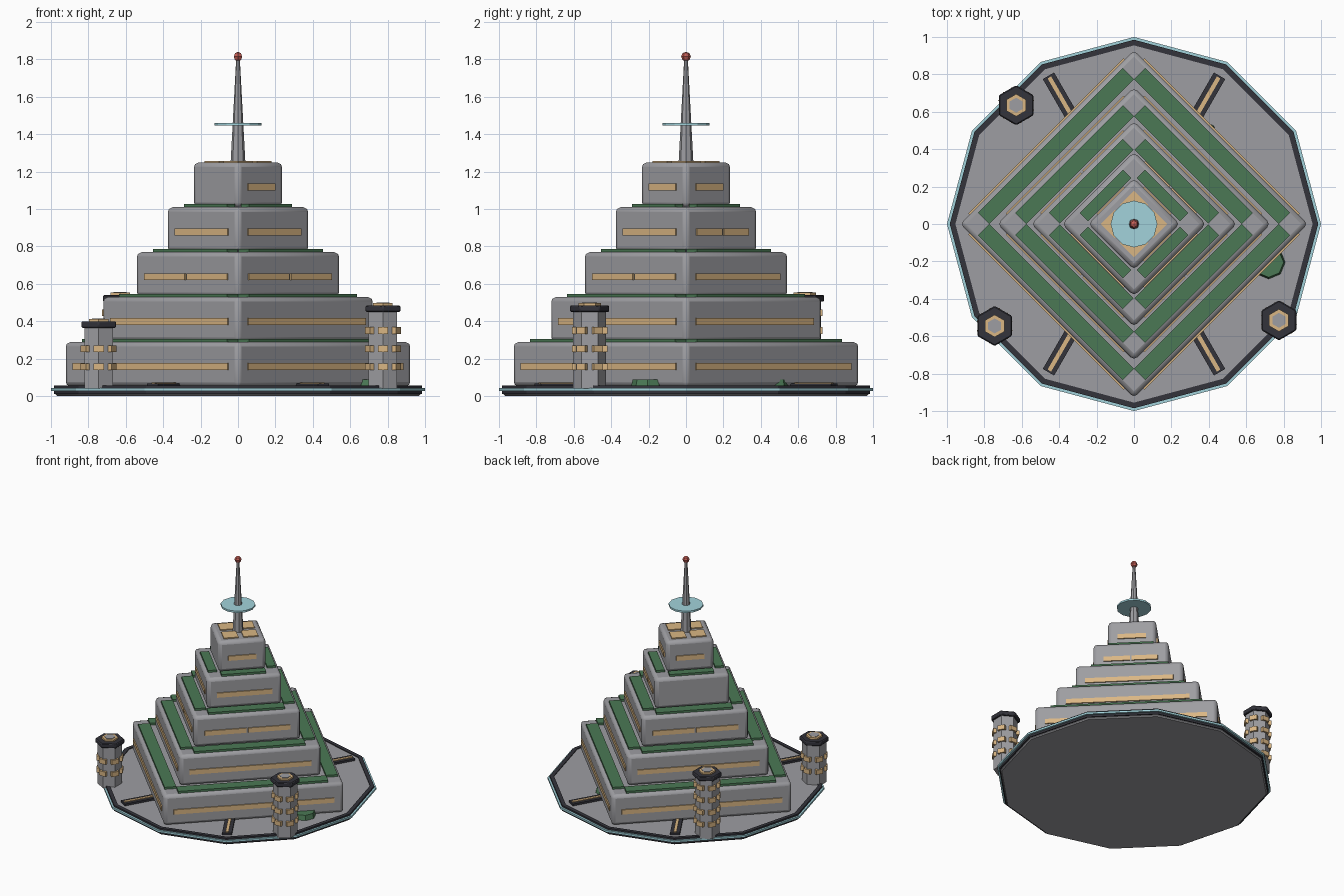
import bpy, math
from math import sin, cos, pi, sqrt, radians

if "Cube" in bpy.data.objects:
    bpy.data.objects.remove(bpy.data.objects["Cube"])


def material(name, rgb):
    m = bpy.data.materials.new(name)
    m.diffuse_color = (*rgb, 1)
    m.use_nodes = True
    m.node_tree.nodes["Principled BSDF"].inputs["Base Color"].default_value = m.diffuse_color
    return m


GREY = material("concrete grey", (0.34, 0.34, 0.36))
TAN = material("warm window tan", (0.70, 0.47, 0.23))
GREEN = material("planting green", (0.07, 0.19, 0.09))
DARK = material("dark trim", (0.033, 0.033, 0.043))
TEAL = material("pale teal", (0.36, 0.65, 0.71))
RED = material("beacon red", (0.55, 0.11, 0.09))


def finish(ob, name, mat, bevel=0, segments=2):
    ob.name = name
    ob.data.materials.append(mat)
    if bevel:
        b = ob.modifiers.new("Bevel", "BEVEL")
        b.width, b.segments = bevel, segments
        bpy.ops.object.shade_smooth_by_angle(angle=radians(35))
    return ob


def box(name, mat, center, size, angle=0, bevel=0):
    bpy.ops.mesh.primitive_cube_add(size=1, location=center, rotation=(0, 0, angle))
    ob = bpy.context.object
    ob.scale = size
    bpy.ops.object.transform_apply(location=False, rotation=False, scale=True)
    return finish(ob, name, mat, bevel)


def prism(name, mat, sides, r, x, y, z0, z1, r_top=None, bevel=0):
    bpy.ops.mesh.primitive_cone_add(vertices=sides, radius1=r, radius2=r if r_top is None else r_top,
                                    depth=z1 - z0, location=(x, y, (z0 + z1) / 2))
    return finish(bpy.context.object, name, mat, bevel, 1)


def ring(name, mat, sides, r_in, r_out, z0, z1):
    # closed band swept around the z axis
    prof = [(r_in, z0), (r_out, z0), (r_out, z1), (r_in, z1)]
    verts = [(r * cos(2 * pi * i / sides), r * sin(2 * pi * i / sides), z)
             for i in range(sides) for r, z in prof]
    faces = [(i * 4 + k, (i + 1) % sides * 4 + k,
              (i + 1) % sides * 4 + (k + 1) % 4, i * 4 + (k + 1) % 4)
             for i in range(sides) for k in range(4)]
    faces = [f[::-1] for f in faces]
    me = bpy.data.meshes.new(name)
    me.from_pydata(verts, [], faces)
    ob = bpy.data.objects.new(name, me)
    bpy.context.collection.objects.link(ob)
    return finish(ob, name, mat)


# Twelve-sided base with dark rim and teal band
prism("base_slab", GREY, 12, 0.975, 0, 0, 0, 0.05, bevel=0.008)
ring("base_dark_rim", DARK, 12, 0.955, 0.985, 0.012, 0.056)
ring("base_teal_band", TEAL, 12, 0.965, 1.0, 0.028, 0.043)

# Stepped tiers: half diagonal of each square, turned 45 degrees
DIAG = [0.93, 0.73, 0.55, 0.385, 0.245]
# Window strips per face (SE, NE, NW, SW): number of panes on each tier
PANES = [(1, 1, 1, 1), (1, 1, 1, 1), (2, 1, 2, 2), (1, 2, 0, 1), (1, 1, 1, 0)]
for i, s in enumerate(DIAG):
    z0 = 0.05 + 0.24 * i
    side = s * sqrt(2)
    box(f"tier_{i + 1}", GREY, (0, 0, z0 + 0.12), (side, side, 0.24), pi / 4, 0.025)
    for f in range(4):
        a = -pi / 4 + f * pi / 2
        n, t = (cos(a), sin(a)), (-sin(a), cos(a))
        # window strips
        length = side - 0.10 * sqrt(2)
        count = PANES[i][f]
        for k in range(count):
            pane = length / count - (0.012 if count > 1 else 0)
            off = (k - (count - 1) / 2) * length / count
            d = side / 2 + 0.002
            box(f"window_{i + 1}_{f}_{k}", TAN,
                (n[0] * d + t[0] * off, n[1] * d + t[1] * off, z0 + 0.108),
                (0.012, pane, 0.037), a)
        # planted strips on the terraces
        if i < 4:
            outer = s - 0.035
            inner = max(outer - 0.12, DIAG[i + 1] + 0.015)
            d = (outer + inner) / 2 / sqrt(2)
            half = (outer - 0.12) / sqrt(2)
            box(f"planter_{i + 1}_{f}", GREEN, (n[0] * d, n[1] * d, z0 + 0.245),
                ((outer - inner) / sqrt(2), half * 2, 0.022), a)

# Roof panels, spire, halo disc and beacon
for k in range(4):
    a = k * pi / 2
    box(f"roof_panel_{k}", TAN, (0.102 * cos(a), 0.102 * sin(a), 1.252),
        (0.108, 0.108, 0.012), pi / 4)
prism("spire", GREY, 8, 0.04, 0, 0, 1.24, 1.80, 0.01)
prism("halo_disc", TEAL, 12, 0.125, 0, 0, 1.447, 1.461)
bpy.ops.mesh.primitive_uv_sphere_add(segments=6, ring_count=4, radius=0.026, location=(0, 0, 1.815))
finish(bpy.context.object, "beacon", RED)

# Hexagonal corner towers
for j, (x, y, top) in enumerate([(-0.745, -0.545, 0.40), (0.775, -0.515, 0.485), (-0.63, 0.635, 0.54)]):
    prism(f"tower_{j}", GREY, 6, 0.088, x, y, 0.04, top - 0.02)
    prism(f"tower_cap_{j}", DARK, 6, 0.107, x, y, top - 0.035, top, bevel=0.006)
    prism(f"tower_lamp_{j}", TAN, 6, 0.06, x, y, top, top + 0.013)
    prism(f"tower_vent_{j}", GREY, 6, 0.04, x, y, top, top + 0.016)
    for row, z in enumerate([0.157, 0.253, 0.35, 0.445]):
        if z + 0.04 > top - 0.03:
            break
        for k in range(6):
            a = pi / 6 + k * pi / 3
            box(f"tower_window_{j}_{row}_{k}", TAN, (x + 0.08 * cos(a), y + 0.08 * sin(a), z),
                (0.03, 0.055, 0.036), a)

# Radial walkways with a lit strip
for k, deg in enumerate((60, 120, 240, 300)):
    a = radians(deg)
    box(f"walkway_{k}", DARK, (0.79 * cos(a), 0.79 * sin(a), 0.056), (0.25, 0.07, 0.02), a)
    box(f"walkway_light_{k}", TAN, (0.79 * cos(a), 0.79 * sin(a), 0.068), (0.23, 0.022, 0.008), a)

# Low planting beds partly under the first tier
prism("garden_bed_0", GREEN, 8, 0.09, 0.72, -0.205, 0.045, 0.088, 0.08)
prism("garden_bed_1", GREEN, 8, 0.08, 0.37, 0.47, 0.045, 0.088, 0.07)
